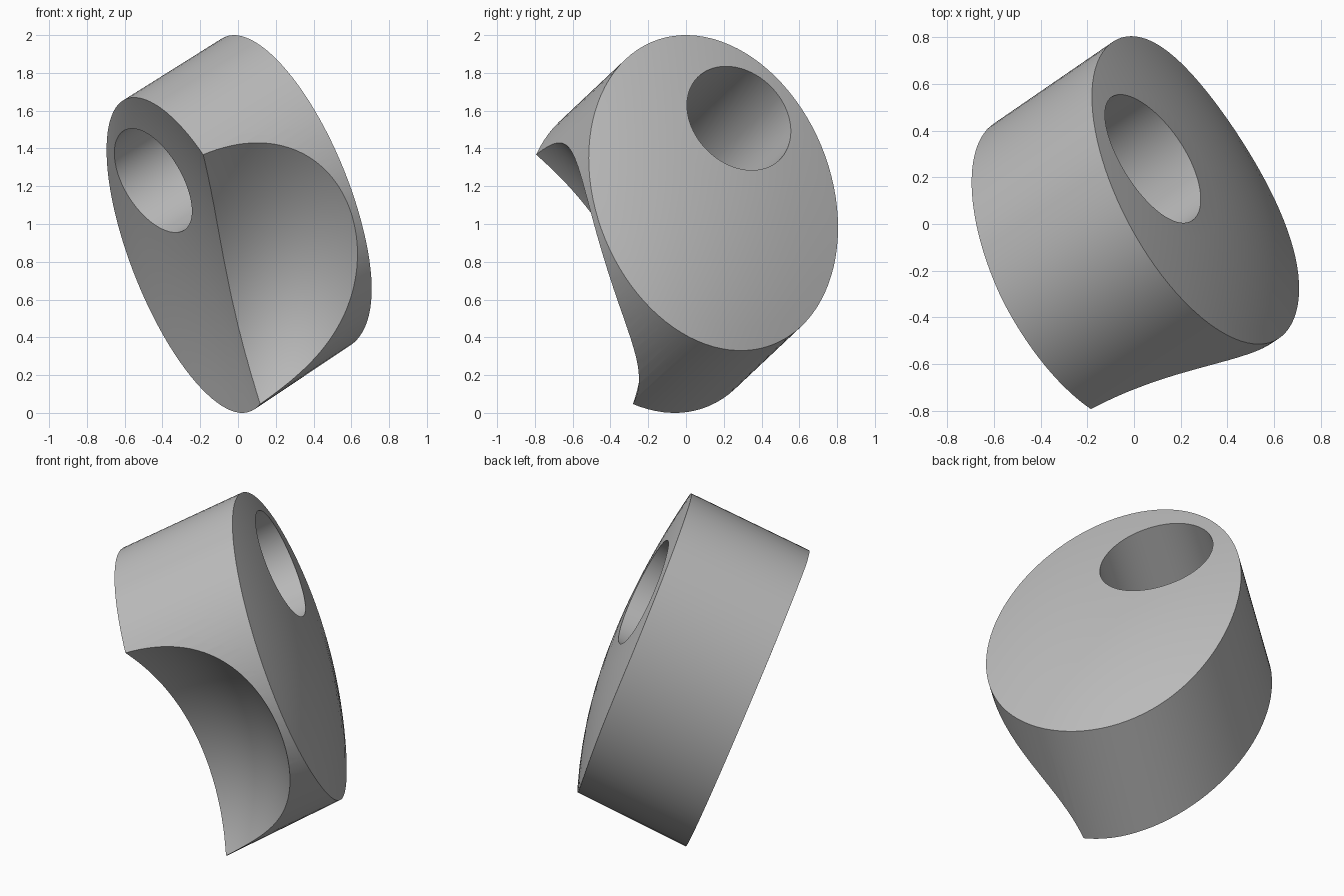
import bpy
import bmesh
from math import sin, cos, tau, radians, sqrt
from mathutils import Vector

cube = bpy.data.objects.get("Cube")
if cube:
    bpy.data.objects.remove(cube, do_unlink=True)

SIDES, RINGS = 96, 8
CENTRE = Vector((0.265, 0.145, 1.165))    # middle of the upper end
THROUGH = Vector((0.53, 0.35, 0.33))      # slanted extrusion direction
SEMI_Y, SEMI_Z, SKEW = 0.66, 0.835, -0.22


def ellipse(cy, cz, ry, rz, skew, t):
    """Point of a skewed ellipse in the side plane."""
    return cy + ry * cos(t), cz + rz * (skew * cos(t) + sqrt(1 - skew ** 2) * sin(t))


def end_point(y, z):
    """Lift a side-plane point onto the tilted, gently domed end."""
    dy, dz = y - CENTRE.y, z - CENTRE.z
    u, v = dy / SEMI_Y, dz / SEMI_Z
    rho2 = (u * u - 2 * SKEW * u * v + v * v) / (1 - SKEW ** 2)
    return Vector((CENTRE.x - 0.53 * dy - 0.435 * dz + 0.11 * (1 - rho2), y, z))


def end_rings(warp, warp_angle, power):
    """Rings from the bore to the rim, with the rim warped on one side."""
    rings = []
    for r in range(RINGS + 1):
        k = r / RINGS
        ring = []
        for i in range(SIDES):
            t = tau * i / SIDES
            inner = Vector(ellipse(0.28, 1.56, 0.275, 0.275, -0.25, t))
            outer = Vector(ellipse(CENTRE.y, CENTRE.z, SEMI_Y, SEMI_Z, SKEW, t))
            p = end_point(*inner.lerp(outer, k))
            p.x += warp * k * k * max(0, cos(t - radians(warp_angle))) ** power
            ring.append(p)
        rings.append(ring)
    return rings


def make_object(name, bm):
    bmesh.ops.recalc_face_normals(bm, faces=bm.faces)
    mesh = bpy.data.meshes.new(name)
    bm.to_mesh(mesh)
    bm.free()
    obj = bpy.data.objects.new(name, mesh)
    bpy.context.collection.objects.link(obj)
    return obj


# Slanted oval body with its off-centre bore, as one closed band of rings
upper = end_rings(-0.055, 300, 3)
lower = [[p - THROUGH for p in ring] for ring in reversed(end_rings(0.02, 10, 1))]

bm = bmesh.new()
rings = [[bm.verts.new(p) for p in ring] for ring in upper + lower]
for j, a in enumerate(rings):
    b = rings[(j + 1) % len(rings)]
    for i in range(SIDES):
        n = (i + 1) % SIDES
        bm.faces.new((a[i], a[n], b[n], b[i]))
body = make_object("slanted_body", bm)

# Rounded scoop cutter for the front
bm = bmesh.new()
bmesh.ops.create_grid(bm, x_segments=48, y_segments=64, size=1)
for v in bm.verts:
    x, z = 0.15 + 0.9 * v.co.x, 0.75 + 1.2 * v.co.y
    y = -0.325 + 0.34 * x + 0.404 * z - 1.034 * x * x + 0.146 * x * z - 0.474 * z * z
    v.co = (x, y, z)
front = bmesh.ops.extrude_face_region(bm, geom=bm.faces[:])["geom"]
for v in front:
    if isinstance(v, bmesh.types.BMVert):
        v.co.y = -5
cutter = make_object("scoop_cutter", bm)
cutter.hide_render = True

cut = body.modifiers.new("front_scoop", "BOOLEAN")
cut.operation = "DIFFERENCE"
cut.solver = "EXACT"
cut.object = cutter
bpy.context.view_layer.objects.active = body
body.select_set(True)
bpy.ops.object.modifier_apply(modifier=cut.name)
bpy.data.objects.remove(cutter, do_unlink=True)

# Plain grey finish
grey = bpy.data.materials.new("plain_grey")
grey.use_nodes = True
colour = (0.5, 0.5, 0.5, 1)
grey.diffuse_color = colour
grey.node_tree.nodes["Principled BSDF"].inputs["Base Color"].default_value = colour
body.data.materials.clear()
body.data.materials.append(grey)
bpy.ops.object.shade_smooth_by_angle(angle=radians(30))
